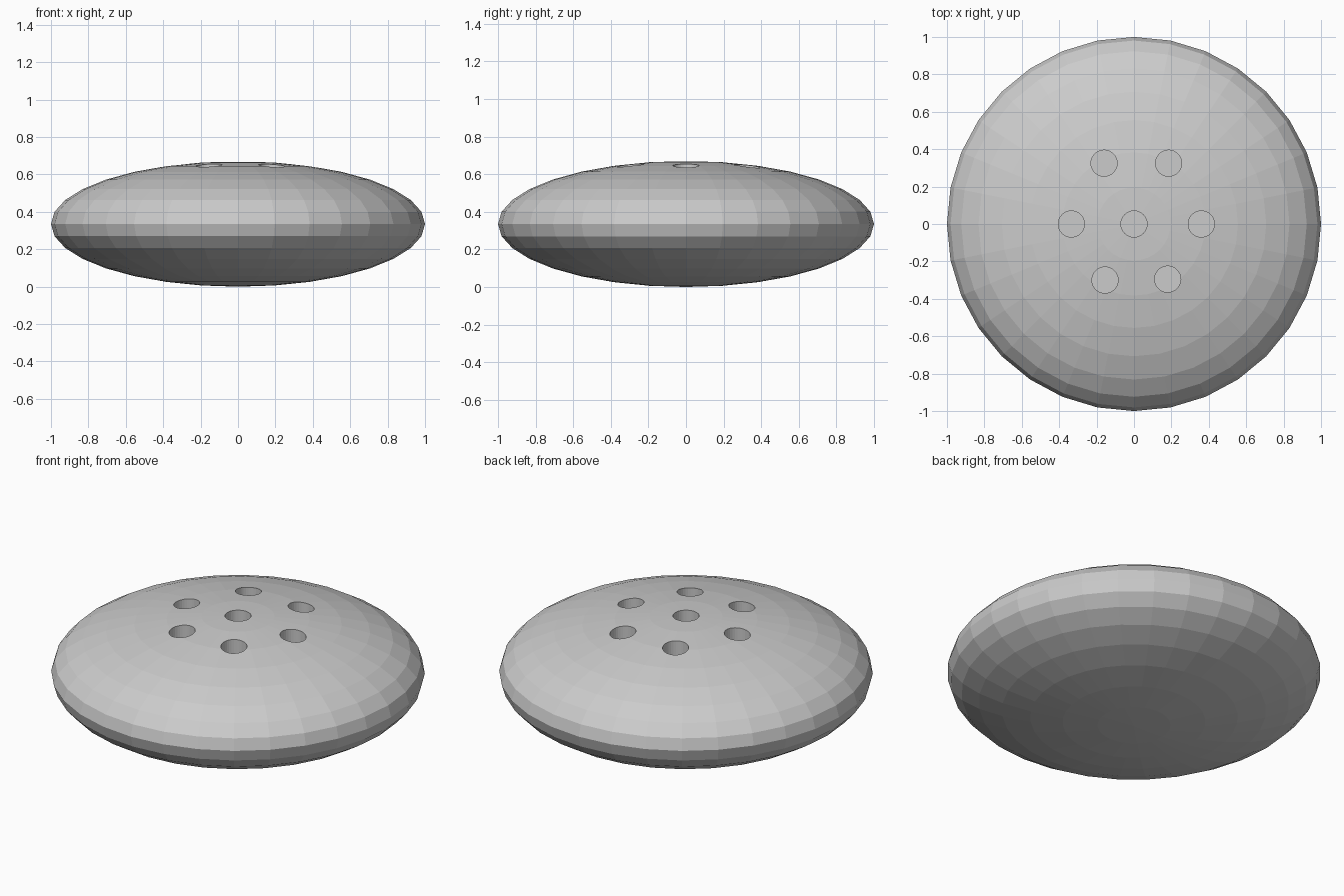
import bpy

if "Cube" in bpy.data.objects:
    bpy.data.objects.remove(bpy.data.objects["Cube"])

HALF_H = 0.335      # half height of the flattened body
HOLE_R = 0.07
HOLE_FLOOR = 0.45   # z of the blind hole bottoms

# Flattened, faceted sphere body
bpy.ops.mesh.primitive_uv_sphere_add(segments=32, ring_count=16, radius=1, location=(0, 0, HALF_H))
body = bpy.context.object
body.name = "shaker_cap_body"
body.scale = (1, 1, HALF_H)
bpy.ops.object.transform_apply(location=False, rotation=False, scale=True)

# Hole centres: one in the middle, six around it
holes = [(0, 0), (-0.335, 0), (0.36, 0), (-0.16, 0.325),
         (0.185, 0.325), (-0.155, -0.30), (0.18, -0.295)]


def drill(x, y):
    top = 0.9
    bpy.ops.mesh.primitive_cylinder_add(vertices=32, radius=HOLE_R, depth=top - HOLE_FLOOR,
                                        location=(x, y, (top + HOLE_FLOOR) / 2))
    cutter = bpy.context.object
    cutter.name = "hole_cutter"
    mod = body.modifiers.new("hole", 'BOOLEAN')
    mod.operation = 'DIFFERENCE'
    mod.solver = 'EXACT'
    mod.object = cutter
    bpy.context.view_layer.objects.active = body
    bpy.ops.object.modifier_apply(modifier=mod.name)
    bpy.data.objects.remove(cutter, do_unlink=True)


for x, y in holes:
    drill(x, y)
